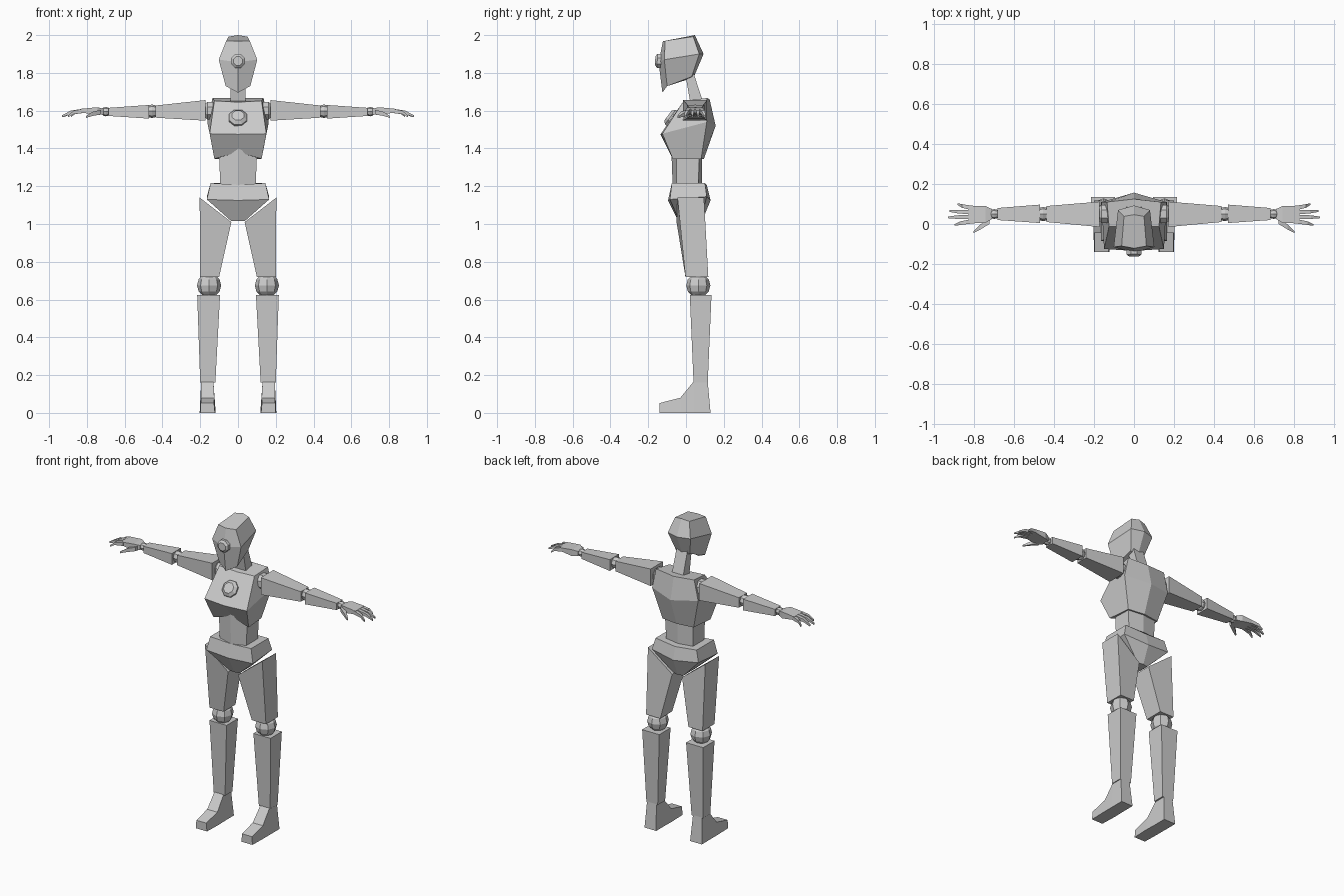
import bpy, bmesh, math
from mathutils import Matrix, Vector

grey = bpy.data.materials.new("mannequin grey")
grey.diffuse_color = (0.6, 0.6, 0.6, 1)


def finish(name, bm):
    bmesh.ops.recalc_face_normals(bm, faces=bm.faces)
    me = bpy.data.meshes.new(name)
    bm.to_mesh(me)
    bm.free()
    me.materials.append(grey)
    ob = bpy.data.objects.new(name, me)
    bpy.context.collection.objects.link(ob)
    return ob


def loft(name, rings):
    """Closed skin through rings with equal point counts."""
    bm = bmesh.new()
    vs = [[bm.verts.new(p) for p in r] for r in rings]
    n = len(rings[0])
    for a, b in zip(vs, vs[1:]):
        for i in range(n):
            j = (i + 1) % n
            bm.faces.new((a[i], a[j], b[j], b[i]))
    bm.faces.new(vs[0])
    bm.faces.new(vs[-1])
    return finish(name, bm)


def hexring(fc, fs, bs, bc):
    """Six-point symmetric ring: front centre (y,z), front side, back side, back centre (y,z)."""
    m = lambda p: (-p[0], p[1], p[2])
    return [(0, *fc), fs, bs, (0, *bc), m(bs), m(fs)]


def disc(name, centre, normal, r, depth, top=0.65):
    """Octagonal stud with a chamfered outer face."""
    rot = Vector(normal).to_track_quat('Z', 'Y').to_matrix()
    rings = []
    for rad, h in ((r, -depth), (r, depth * 0.4), (r * top, depth)):
        rings.append([Vector(centre) + rot @ Vector((rad * math.cos(a), rad * math.sin(a), h))
                      for a in [math.pi / 8 + k * math.pi / 4 for k in range(8)]])
    return loft(name, rings)


def ball(name, centre, r, axis='Z'):
    bm = bmesh.new()
    rot = Matrix.Rotation(math.pi / 2, 4, 'Y') if axis == 'X' else Matrix()
    bmesh.ops.create_uvsphere(bm, u_segments=8, v_segments=6, radius=r,
                              matrix=Matrix.Translation(centre) @ rot)
    return finish(name, bm)


def xsec(x, y0, y1, z0, z1):
    return [(x, y0, z0), (x, y1, z0), (x, y1, z1), (x, y0, z1)]


def zsec(z, x0, x1, y0, y1):
    return [(x0, y0, z), (x1, y0, z), (x1, y1, z), (x0, y1, z)]


# head, neck and face stud
loft("head", [
    hexring((-.125, 1.695), (.065, -.10, 1.73), (.05, .03, 1.78), (.04, 1.775)),
    hexring((-.145, 1.857), (.102, -.115, 1.87), (.08, .07, 1.90), (.093, 1.90)),
    hexring((-.122, 1.968), (.062, -.11, 1.97), (.05, .038, 1.992), (.047, 2.0))])
loft("neck", [zsec(1.63, -.04, .04, .025, .095), zsec(1.80, -.038, .038, -.005, .04)])
disc("face_stud", (0, -.145, 1.863), (0, -1, .02), .04, .018)

# torso
loft("chest", [
    hexring((-.065, 1.38), (.125, -.07, 1.345), (.11, .08, 1.345), (.095, 1.345)),
    hexring((-.135, 1.475), (.15, -.125, 1.478), (.163, .11, 1.54), (.157, 1.52)),
    hexring((-.01, 1.645), (.125, -.012, 1.652), (.135, .11, 1.667), (.125, 1.66))])
disc("chest_stud", (0, -.075, 1.56), (0, -.8, .6), .052, .025)
loft("waist", [
    hexring((-.07, 1.19), (.093, -.05, 1.19), (.093, .065, 1.19), (.085, 1.19)),
    hexring((-.078, 1.40), (.10, -.05, 1.36), (.10, .07, 1.36), (.085, 1.36))])
loft("pelvis", [
    hexring((-.04, 1.015), (.035, -.035, 1.015), (.035, .075, 1.015), (.085, 1.015)),
    hexring((-.095, 1.125), (.165, -.085, 1.13), (.165, .11, 1.145), (.13, 1.125)),
    hexring((-.07, 1.207), (.145, -.075, 1.217), (.145, .10, 1.217), (.11, 1.205))])

for side, s in (("left", 1), ("right", -1)):
    def put(part, rings):
        loft(f"{side}_{part}", [[(s * p[0], p[1], p[2]) for p in r] for r in rings])

    # leg
    put("thigh", [
        zsec(.72, .10, .20, -.003, .118),
        [(.035, -.05, 1.01), (.203, -.045, 1.14), (.203, .095, 1.14), (.035, .09, 1.01)]])
    ball(f"{side}_knee", (s * .153, .065, .675), .064)
    put("shin", [zsec(.16, .12, .20, .04, .115), zsec(.625, .095, .216, .02, .135)])

    # foot: cross-sections from heel to toe
    put("foot", [
        [(.12, .13, 0), (.203, .13, 0), (.195, .115, .165), (.13, .115, .165)],
        [(.12, .04, 0), (.203, .04, 0), (.195, .04, .165), (.13, .04, .165)],
        [(.118, -.03, 0), (.203, -.03, 0), (.197, -.03, .08), (.125, -.03, .08)],
        [(.122, -.14, 0), (.2, -.14, 0), (.197, -.14, .052), (.127, -.14, .052)]])

    # arm
    disc(f"{side}_shoulder", (s * .15, .05, 1.60), (s, 0, 0), .05, .03)
    put("upper_arm", [xsec(.172, -.015, .112, 1.547, 1.656), xsec(.438, .01, .09, 1.563, 1.627)])
    ball(f"{side}_elbow", (s * .455, .05, 1.597), .036, 'X')
    put("forearm", [xsec(.472, .005, .097, 1.558, 1.630), xsec(.685, .02, .08, 1.572, 1.615)])
    ball(f"{side}_wrist", (s * .70, .05, 1.595), .025, 'X')

    # hand: palm, thumb and four fingers
    put("palm", [xsec(.712, .025, .075, 1.58, 1.61), xsec(.745, .005, .09, 1.577, 1.618),
                 xsec(.83, .003, .092, 1.59, 1.61)])
    put("thumb", [xsec(.725, .0, .035, 1.58, 1.605), xsec(.77, -.028, -.003, 1.572, 1.594),
                  xsec(.805, -.046, -.036, 1.562, 1.572)])
    for k, (y0, tx, ty) in enumerate(((.013, .90, -.005), (.036, .932, .033),
                                      (.059, .925, .065), (.081, .885, .10))):
        mx, my = (.82 + tx) / 2 + .01, (y0 + ty) / 2
        put(f"finger_{k + 1}", [xsec(.815, y0 - .011, y0 + .011, 1.588, 1.611),
                                xsec(mx, my - .009, my + .009, 1.582, 1.600),
                                xsec(tx, ty - .004, ty + .004, 1.565, 1.575)])
